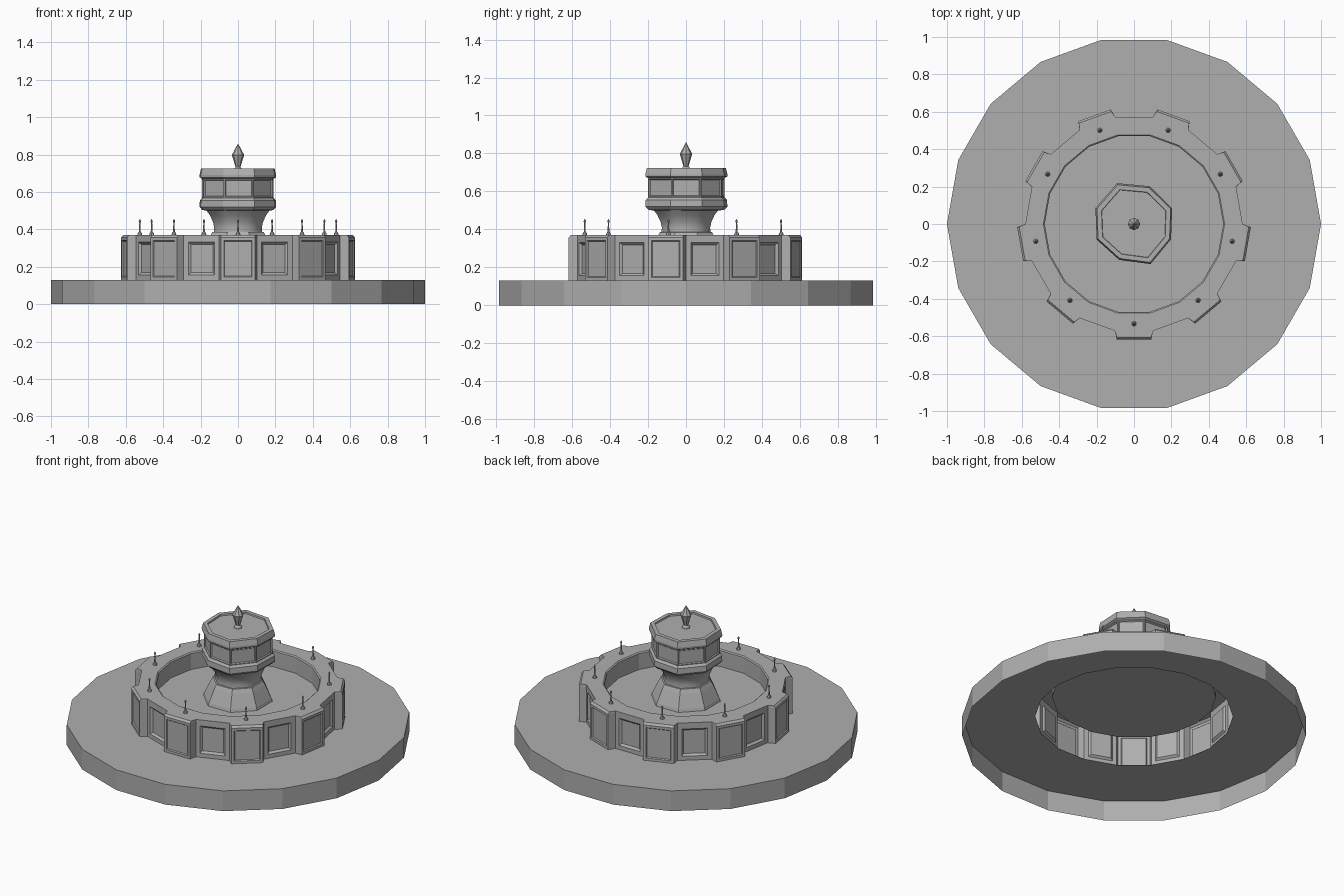
import bpy, bmesh
from math import sin, cos, pi, radians

if "Cube" in bpy.data.objects:
    bpy.data.objects.remove(bpy.data.objects["Cube"])

stone = bpy.data.materials.new("dark_stone")
stone.diffuse_color = (0.43, 0.43, 0.43, 1)
stone.use_nodes = True
stone.node_tree.nodes["Principled BSDF"].inputs["Base Color"].default_value = stone.diffuse_color


def loft(bm, rings, cap_end=False):
    """Skin closed rings in order (anticlockwise, bottom to top gives outward faces)."""
    vs = [[bm.verts.new(p) for p in r] for r in rings]
    bands = []
    for a, b in zip(vs, vs[1:]):
        n = len(a)
        bands.append([bm.faces.new((a[i], a[(i + 1) % n], b[(i + 1) % n], b[i])) for i in range(n)])
    if cap_end:
        bm.faces.new(vs[-1])
    bm.normal_update()
    return bands


def recess(bm, faces, frame, bevel, depth):
    """Frame each face, then sink its middle panel."""
    bmesh.ops.inset_individual(bm, faces=faces, thickness=frame, use_even_offset=True)
    bmesh.ops.inset_individual(bm, faces=faces, thickness=bevel, depth=-depth, use_even_offset=True)


def finish(bm, name):
    bmesh.ops.remove_doubles(bm, verts=bm.verts, dist=1e-5)
    me = bpy.data.meshes.new(name)
    bm.to_mesh(me)
    bm.free()
    me.materials.append(stone)
    ob = bpy.data.objects.new(name, me)
    bpy.context.collection.objects.link(ob)
    return ob


def ring(n, r, z, phase=0.0, warp=None):
    return [(r * (warp[i] if warp else 1) * cos(phase + 2 * pi * i / n),
             r * (warp[i] if warp else 1) * sin(phase + 2 * pi * i / n), z) for i in range(n)]


# Paved base: open underneath, with a hole below the basin
bm = bmesh.new()
loft(bm, [ring(18, 1, 0), ring(18, 1, 0.13), ring(18, 0.575, 0.13)])
finish(bm, "paved_base")


# Basin: nine projecting piers alternating with nine recessed panels
def outline(z, pier=0.618):
    pts = []
    for k in range(9):
        a = radians(-90 + 40 * k)
        for d, t in ((0.572, -0.101), (pier, -0.092), (pier, 0.092), (0.572, 0.101)):
            pts.append((d * cos(a) - t * sin(a), d * sin(a) + t * cos(a), z))
    return pts


def inner(apothem, z):
    r = apothem / cos(radians(10))
    return [(r * cos(radians(-90 + 40 * k + o)), r * sin(radians(-90 + 40 * k + o)), z)
            for k in range(9) for o in (-10, -10, 10, 10)]


bm = bmesh.new()
bands = loft(bm, [outline(0.13), outline(0.357), outline(0.37, 0.607),
                  inner(0.477, 0.37), inner(0.47, 0.364), inner(0.47, 0.262)])
recess(bm, bands[0][1::4], 0.016, 0.005, 0.006)
recess(bm, bands[0][3::4], 0.026, 0.012, 0.012)
finish(bm, "basin_wall")

# Basin floor
bm = bmesh.new()
bm.faces.new([bm.verts.new(p) for p in ring(18, 0.47 / cos(radians(10)), 0.262, radians(-100))])
finish(bm, "basin_floor")


# Octagonal centre column
K = 1 / cos(pi / 8)


def octagons(profile, warp=None):
    return [ring(8, r * K, z, pi / 8, warp) for r, z in profile]


bm = bmesh.new()
loft(bm, octagons([(0.19, 0.262), (0.185, 0.28), (0.15, 0.362), (0.138, 0.385), (0.125, 0.387)]))
finish(bm, "pedestal_foot")

# Smooth flared neck
bm = bmesh.new()
loft(bm, octagons([(0.13, 0.38), (0.127, 0.41), (0.134, 0.44), (0.15, 0.475), (0.175, 0.508)]), True)
neck = finish(bm, "pedestal_neck")
bpy.context.view_layer.objects.active = neck
neck.select_set(True)
bpy.ops.object.shade_smooth_by_angle(angle=radians(50))

# Panelled drum with slightly uneven corners
warp = (1.01, 1.0, 1.08, 1.02, 0.99, 0.95, 1.06, 0.98)
bm = bmesh.new()
bands = loft(bm, octagons([(0.165, 0.50), (0.186, 0.503), (0.202, 0.52), (0.2, 0.555), (0.188, 0.568),
                           (0.188, 0.67), (0.201, 0.678), (0.202, 0.69), (0.194, 0.724),
                           (0.17, 0.724), (0.168, 0.715)], warp), True)
recess(bm, bands[4], 0.005, 0.005, 0.006)
finish(bm, "drum")

# Pointed finial
bm = bmesh.new()
loft(bm, [ring(8, r, z) for r, z in ((0.024, 0.71), (0.022, 0.722), (0.013, 0.732),
                                     (0.033, 0.798), (0.001, 0.857))], True)
finish(bm, "finial")

# Nine water jets standing on the piers
jet = ((0.013, 0.37), (0.011, 0.379), (0.005, 0.388), (0.003, 0.434),
       (0.006, 0.441), (0.005, 0.448), (0.001, 0.454))
for k in range(9):
    a = radians(-90 + 40 * k)
    bm = bmesh.new()
    loft(bm, [ring(8, r, z) for r, z in jet], True)
    ob = finish(bm, f"water_jet_{k + 1}")
    ob.location = (0.533 * cos(a), 0.533 * sin(a), 0)
